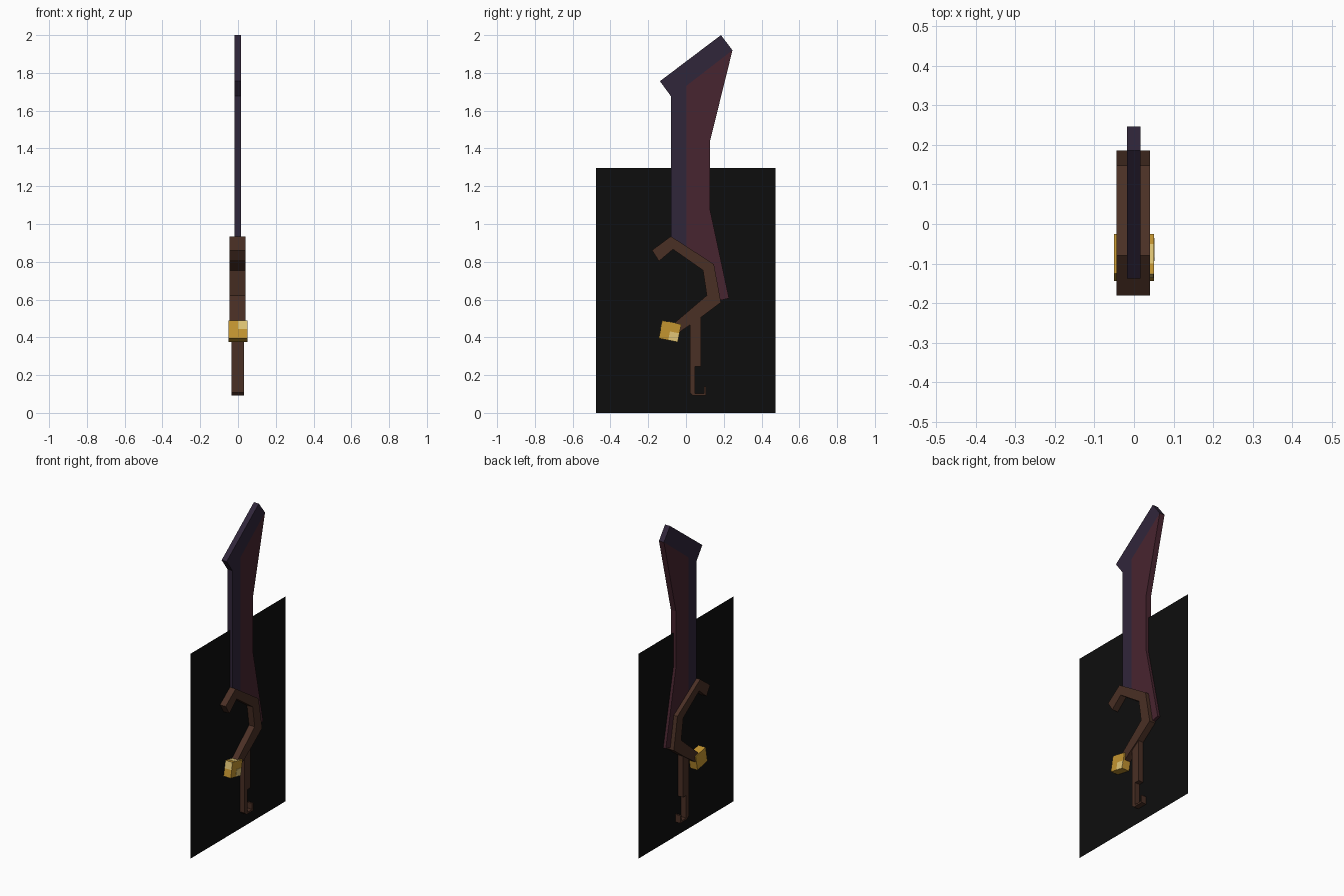
import bpy, bmesh
from mathutils import Matrix, Vector

cube = bpy.data.objects.get("Cube")
if cube:
    bpy.data.objects.remove(cube, do_unlink=True)


def material(name, rgb):
    m = bpy.data.materials.new(name)
    m.use_nodes = True
    color = (*rgb, 1)
    m.diffuse_color = color
    bsdf = m.node_tree.nodes["Principled BSDF"]
    bsdf.inputs["Base Color"].default_value = color
    bsdf.inputs["Roughness"].default_value = 0.8
    return m


purple = material("dark purple", (0.030, 0.019, 0.042))
maroon = material("dark maroon", (0.064, 0.018, 0.029))
brown = material("brown", (0.068, 0.029, 0.018))
gold = material("gold", (0.55, 0.30, 0.03))
pale = material("pale gold", (0.75, 0.56, 0.18))
black = material("black", (0.004, 0.004, 0.004))


def finish(name, bm, mat):
    bmesh.ops.recalc_face_normals(bm, faces=bm.faces)
    mesh = bpy.data.meshes.new(name)
    bm.to_mesh(mesh)
    bm.free()
    mesh.materials.append(mat)
    ob = bpy.data.objects.new(name, mesh)
    bpy.context.collection.objects.link(ob)
    return ob


def slab(name, profile, x0, x1, mat):
    """Extrude a side profile of (y, z) points from x0 to x1."""
    bm = bmesh.new()
    face = bm.faces.new([bm.verts.new((x0, y, z)) for y, z in profile])
    if x1 > x0:
        out = bmesh.ops.extrude_face_region(bm, geom=[face])
        moved = [v for v in out["geom"] if isinstance(v, bmesh.types.BMVert)]
        bmesh.ops.translate(bm, verts=moved, vec=(x1 - x0, 0, 0))
    return finish(name, bm, mat)


# Blade: dark spine with hooked tip, and maroon cutting side
slab("blade_spine", [(-.08, .9), (0, .86), (0, 1.73), (.246, 1.92),
                     (.185, 2), (-.138, 1.756), (-.08, 1.677)], -.018, .017, purple)
slab("blade_edge", [(0, .86), (.12, .75), (.15, .62), (.185, .596), (.228, .607),
                    (.127, 1.078), (.127, 1.438), (.246, 1.92), (0, 1.73)],
     -.018, .017, maroon)

# Bent guard wrapping round the hand
slab("guard", [(-.18, .861), (-.08, .935), (.148, .787), (.185, .585), (.08, .506),
               (-.06, .41), (-.08, .46), (.11, .622), (.09, .755),
               (-.069, .866), (-.143, .803)], -.044, .04, brown)

# Straight grip ending in a small hook
slab("grip", [(.02, .5), (.08, .53), (.08, .246), (.048, .246), (.048, .103),
              (.095, .103), (.095, .14), (.107, .14), (.107, .092),
              (.037, .092), (.02, .108)], -.035, .033, brown)

# Tilted gold block with pale glints
tilt = Matrix.Translation((0, -.0845, .432)) @ Matrix.Rotation(-.2, 4, "X")


def block(name, center, size, mat):
    bm = bmesh.new()
    bmesh.ops.create_cube(bm, size=1)
    bmesh.ops.scale(bm, vec=size, verts=bm.verts)
    bmesh.ops.translate(bm, vec=center, verts=bm.verts)
    bmesh.ops.transform(bm, matrix=tilt, verts=bm.verts)
    return finish(name, bm, mat)


block("pommel", (0, 0, 0), (.1, .102, .096), gold)
block("glint_left", (.05, .025, -.024), (.003, .05, .046), pale)
block("glint_front", (.025, -.051, .024), (.048, .003, .046), pale)
block("glint_top", (.025, 0, .048), (.048, .05, .003), pale)

# Thin upright backing sheet
slab("backing_sheet", [(-.477, 0), (.475, 0), (.475, 1.297), (-.477, 1.297)], 0, 0, black)
